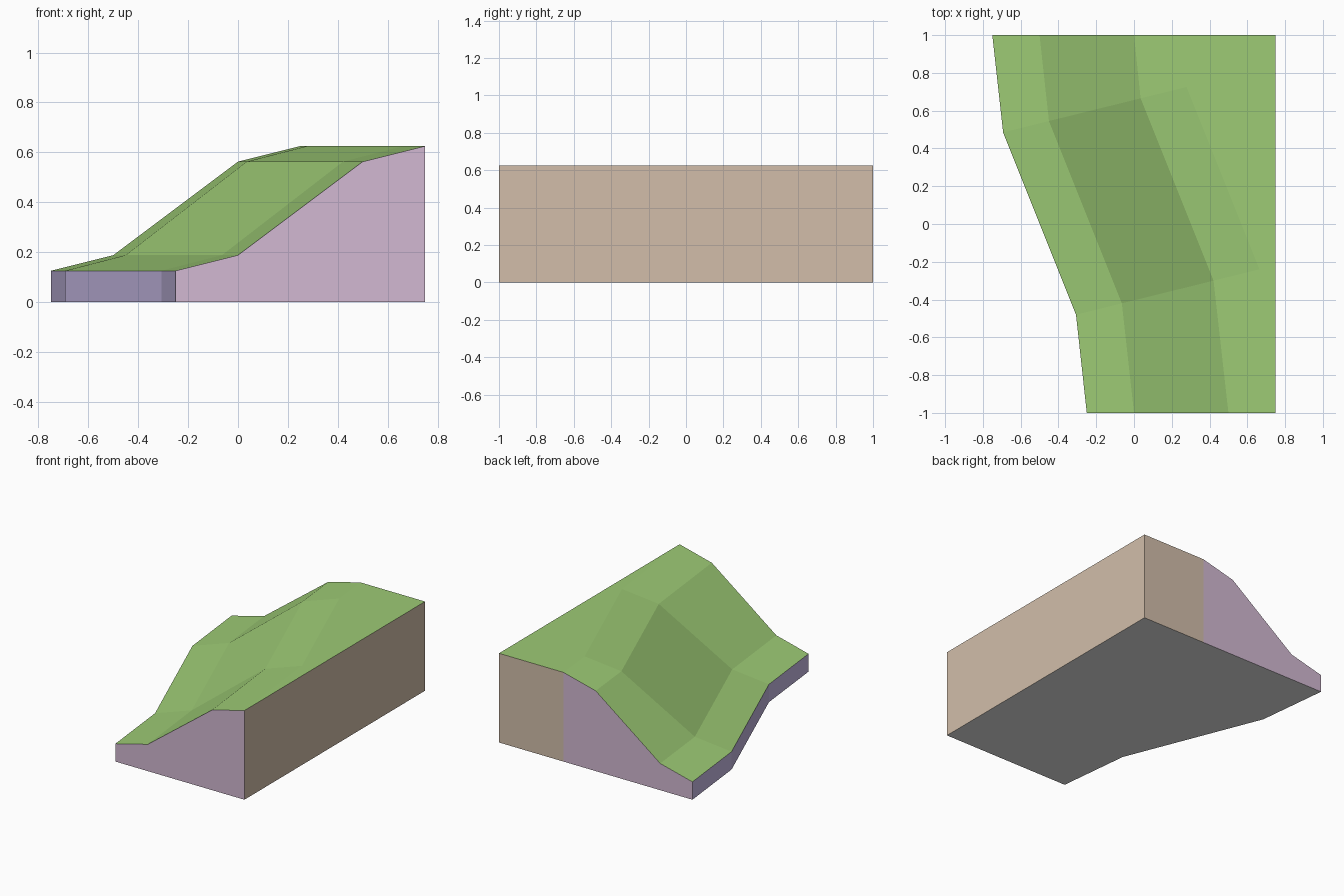
import bpy
import math
from mathutils import Vector

if "Cube" in bpy.data.objects:
    bpy.data.objects.remove(bpy.data.objects["Cube"], do_unlink=True)


def material(name, *rgb):
    """Flat material from 0-255 display colour, stored as linear."""
    lin = [((c / 255 + 0.055) / 1.055) ** 2.4 for c in rgb]
    mat = bpy.data.materials.new(name)
    mat.use_nodes = True
    mat.diffuse_color = (*lin, 1)
    mat.node_tree.nodes["Principled BSDF"].inputs["Base Color"].default_value = (*lin, 1)
    return mat


def part(name, faces, mat):
    """Flat-shaded object from a list of corner loops, sharing equal corners."""
    index = {}
    loops = [[index.setdefault(tuple(p), len(index)) for p in f] for f in faces]
    mesh = bpy.data.meshes.new(name)
    mesh.from_pydata(list(index), [], loops)
    mesh.materials.append(mat)
    bpy.context.collection.objects.link(bpy.data.objects.new(name, mesh))


def floor(p):
    return Vector((p[0], p[1], 0))


def wall(line):
    """Upright quads below a line of points."""
    return [(floor(a), floor(b), b, a) for a, b in zip(line, line[1:])]


grass = material("grass green", 157, 203, 117)
cut_soil = material("pale mauve", 210, 185, 210)
river_edge = material("slate lavender", 198, 185, 228)
bank_soil = material("tan", 210, 190, 170)
underside = material("light grey", 231, 231, 231)

# Slope section (distance from low edge, height), swept along a bending bank
SECTION = [(0, 0.125), (0.25, 0.1875), (0.75, 0.5625), (1, 0.625)]
BEND = math.atan2(0.24, 0.97)
STATIONS = [(-0.25, -1, 0), (-0.307, -0.48, BEND), (-0.693, 0.485, BEND), (-0.75, 1, 0)]
rows = [[Vector((x + d * math.cos(a), y + d * math.sin(a), z)) for d, z in SECTION]
        for x, y, a in STATIONS]
low_edge = [r[0] for r in rows]
top_edge = [r[-1] for r in rows]
back_corner = Vector((0.75, 1, SECTION[-1][1]))
front_corner = top_edge[0]

# Grass surface: three sloping bands and the flat plateau
slope = [(r[i], r[i + 1], s[i + 1], s[i])
         for r, s in zip(rows, rows[1:]) for i in range(len(SECTION) - 1)]
part("grass_slope", slope, grass)
part("grass_plateau", [[front_corner, back_corner] + top_edge[:0:-1]], grass)

# Cut ends below the slope section
part("front_end", [[floor(rows[0][0]), floor(front_corner)] + rows[0][::-1]], cut_soil)
part("back_end", [[floor(rows[-1][-1]), floor(rows[-1][0])] + rows[-1]], cut_soil)

# Low winding side, high straight side and the plateau's back
part("low_side", wall(low_edge[::-1]), river_edge)
part("high_side", wall([front_corner, back_corner]), bank_soil)
part("plateau_back", wall([back_corner, top_edge[-1]]), bank_soil)

# Underside
part("underside", [[floor(p) for p in low_edge + [back_corner, front_corner]]], underside)
